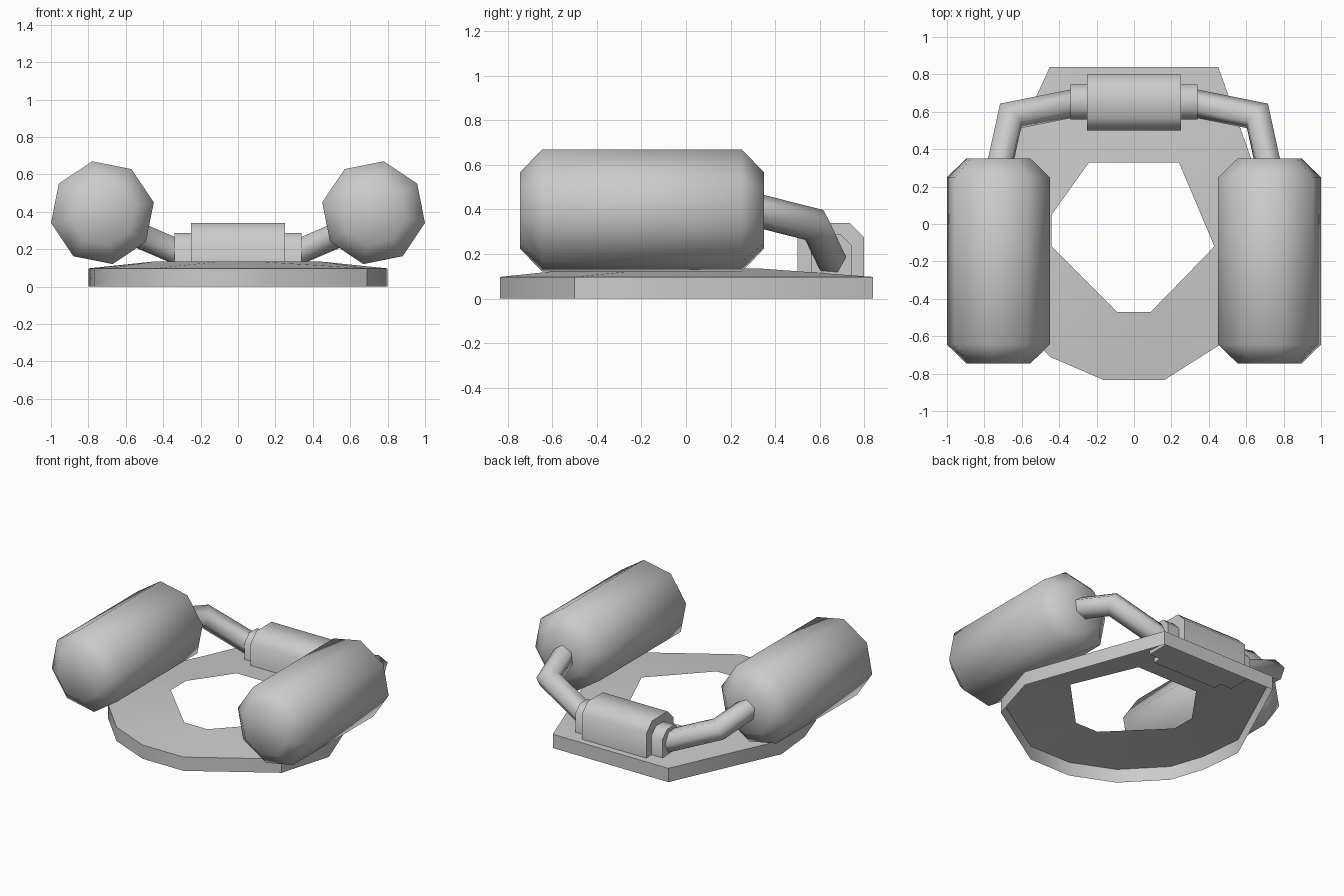
import bpy, bmesh, math
from mathutils import Vector

if "Cube" in bpy.data.objects:
    bpy.data.objects.remove(bpy.data.objects["Cube"])


def finish(name, bm, angle=None):
    """Turn a bmesh into a smooth-shaded object; angle keeps sharper edges crisp."""
    bmesh.ops.recalc_face_normals(bm, faces=bm.faces[:])
    mesh = bpy.data.meshes.new(name)
    bm.to_mesh(mesh)
    bm.free()
    ob = bpy.data.objects.new(name, mesh)
    bpy.context.collection.objects.link(ob)
    bpy.ops.object.select_all(action='DESELECT')
    ob.select_set(True)
    bpy.context.view_layer.objects.active = ob
    if angle is None:
        bpy.ops.object.shade_smooth()
    else:
        bpy.ops.object.shade_smooth_by_angle(angle=math.radians(angle))
    return ob


def loft(name, rings, angle=None):
    """Skin rings of equal point count and cap both ends."""
    bm = bmesh.new()
    vs = [[bm.verts.new(p) for p in ring] for ring in rings]
    n = len(vs[0])
    for a, b in zip(vs, vs[1:]):
        for i in range(n):
            j = (i + 1) % n
            bm.faces.new((a[i], a[j], b[j], b[i]))
    bm.faces.new(vs[0][::-1])
    bm.faces.new(vs[-1])
    return finish(name, bm, angle)


# Base: open-bottomed rim with a top sheet rising to the hole
outline = [(-.16, -.835), (.16, -.835), (.69, -.5), (.8, -.13), (.45, .84),
           (-.45, .84), (-.8, .08), (-.77, -.22), (-.69, -.46), (-.45, -.71)]
hole = [(-.09, -.47), (.09, -.47), (.43, -.12), (.24, .33),
        (-.24, .33), (-.44, .05), (-.44, -.12)]
bm = bmesh.new()


def loop(points, z):
    vs = [bm.verts.new((x, y, z)) for x, y in points]
    return [bm.edges.new((vs[i], vs[(i + 1) % len(vs)])) for i in range(len(vs))]


low, high, inner = loop(outline, 0), loop(outline, .097), loop(hole, .135)
bmesh.ops.bridge_loops(bm, edges=low + high)
bmesh.ops.bridge_loops(bm, edges=high + inner)
finish("base_ring", bm, 40)


# Rear housing and its narrower end collars: chamfered profiles along x
def housing(name, half, y0, y1, top, c):
    prof = [(y0, .09), (y0, top - c), (y0 + c, top), (y1 - c, top),
            (y1, top - c), (y1, .09)]
    loft(name, [[(x, y, z) for y, z in prof] for x in (-half, half)], 50)


housing("rear_housing", .252, .5, .8, .34, .065)
housing("housing_collars", .34, .56, .745, .287, .05)


# Bent pipe with a mitred elbow
def pipe(name, pts, r, sides=6):
    pts = [Vector(p) for p in pts]
    d = (pts[1] - pts[0]).normalized()
    u = d.cross(Vector((0, 0, 1))).normalized()
    v = u.cross(d)
    ring = [pts[0] + r * (math.cos(t) * u + math.sin(t) * v)
            for t in (2 * math.pi * i / sides for i in range(sides))]
    rings = [ring]
    for k in range(1, len(pts)):
        d = (pts[k] - pts[k - 1]).normalized()
        nxt = (pts[k + 1] - pts[k]).normalized() if k + 1 < len(pts) else d
        n = (d + nxt).normalized()
        ring = [p + d * ((pts[k] - p).dot(n) / d.dot(n)) for p in ring]
        rings.append(ring)
    loft(name, rings, 65)


# Side tanks: tilted octagons with tapered ends, and their pipes
def octagon(s, y, r):
    angles = [math.radians(11.3 + 45 * i) for i in range(8)]
    return [(s * (-.725 + r * math.cos(a)), y, .395 + r * math.sin(a)) for a in angles]


for side, s in (("left", 1), ("right", -1)):
    loft(side + "_tank", [octagon(s, y, r) for y, r in
                          ((-.745, .175), (-.645, .28), (.25, .28), (.35, .175))])
    pipe(side + "_pipe", [(-.3 * s, .65, .175), (-.66 * s, .578, .33),
                          (-.725 * s, .28, .405)], .075)
